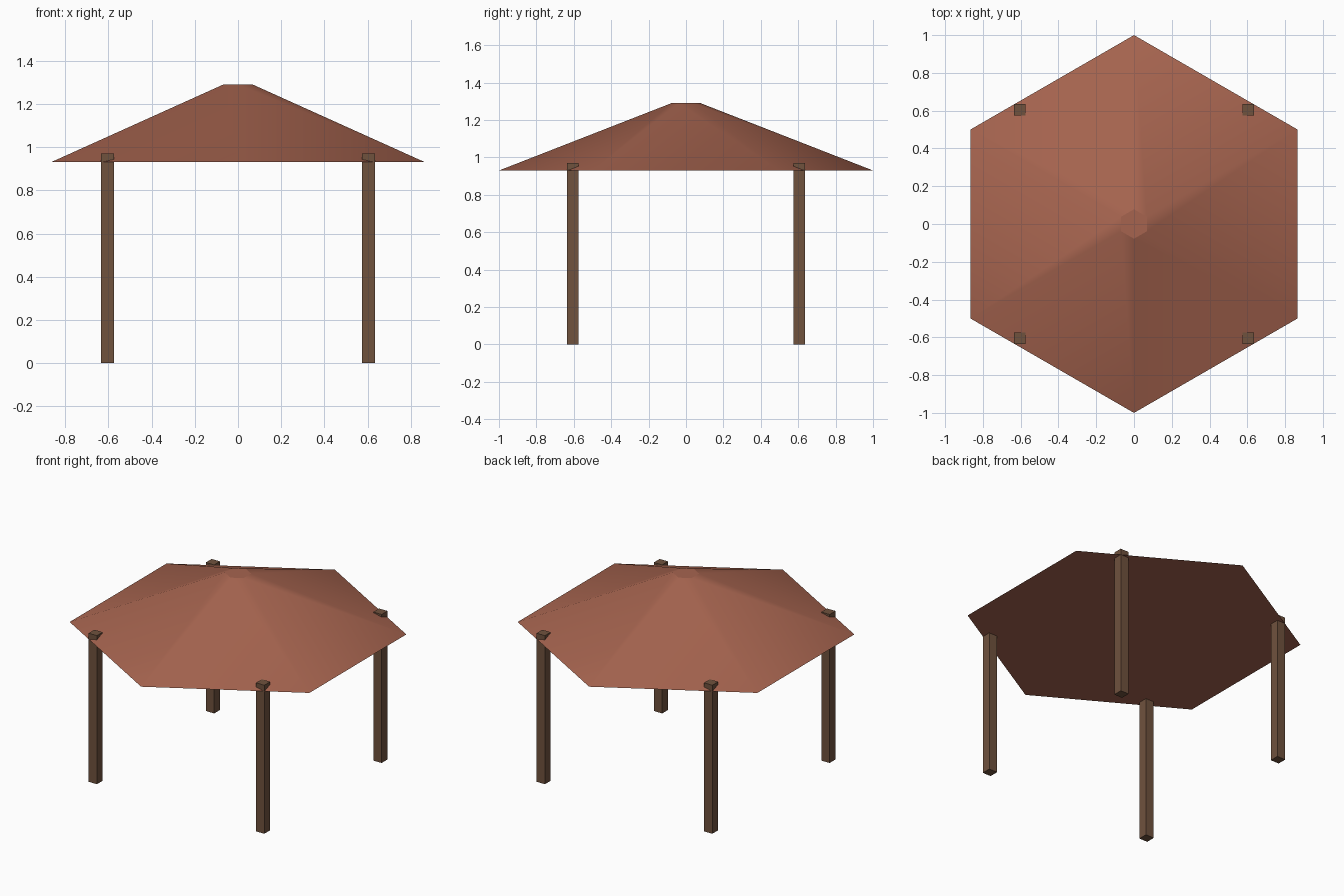
import bpy, bmesh, math

if "Cube" in bpy.data.objects:
    bpy.data.objects.remove(bpy.data.objects["Cube"])


def material(name, rgb):
    m = bpy.data.materials.new(name)
    m.diffuse_color = (*rgb, 1)
    m.use_nodes = True
    m.node_tree.nodes["Principled BSDF"].inputs["Base Color"].default_value = m.diffuse_color
    return m


def add_object(name, bm, mat):
    me = bpy.data.meshes.new(name)
    bm.to_mesh(me)
    bm.free()
    me.materials.append(mat)
    ob = bpy.data.objects.new(name, me)
    bpy.context.collection.objects.link(ob)
    return ob


terracotta = material("terracotta", (0.381, 0.127, 0.078))
wood = material("brown wood", (0.162, 0.084, 0.048))

# Hexagonal roof: truncated pyramid, corners on the y axis
EAVE, PEAK = 0.93, 1.29
bm = bmesh.new()
rings = []
for radius, z in ((1.0, EAVE), (0.078, PEAK)):
    rings.append([bm.verts.new((radius * math.sin(i * math.pi / 3),
                                radius * math.cos(i * math.pi / 3), z))
                  for i in range(6)])
low, high = rings
for i in range(6):
    j = (i + 1) % 6
    side = bm.faces.new((low[i], low[j], high[j], high[i]))
    side.smooth = True
for ring in rings:
    bm.faces.new(ring)
bmesh.ops.recalc_face_normals(bm, faces=bm.faces)
# Smooth slopes, crisp eave and cap edges
for e in bm.edges:
    if abs(e.verts[0].co.z - e.verts[1].co.z) < 1e-4:
        e.smooth = False
add_object("roof", bm, terracotta)

# Four square corner posts
POST_X, POST_W, POST_H = 0.605, 0.06, 0.97
for sy, fb in ((-1, "front"), (1, "back")):
    for sx, lr in ((-1, "left"), (1, "right")):
        bm = bmesh.new()
        bmesh.ops.create_cube(bm, size=1)
        for v in bm.verts:
            v.co = (v.co.x * POST_W + sx * POST_X,
                    v.co.y * POST_W + sy * POST_X,
                    (v.co.z + 0.5) * POST_H)
        add_object(f"{fb}_{lr}_post", bm, wood)
